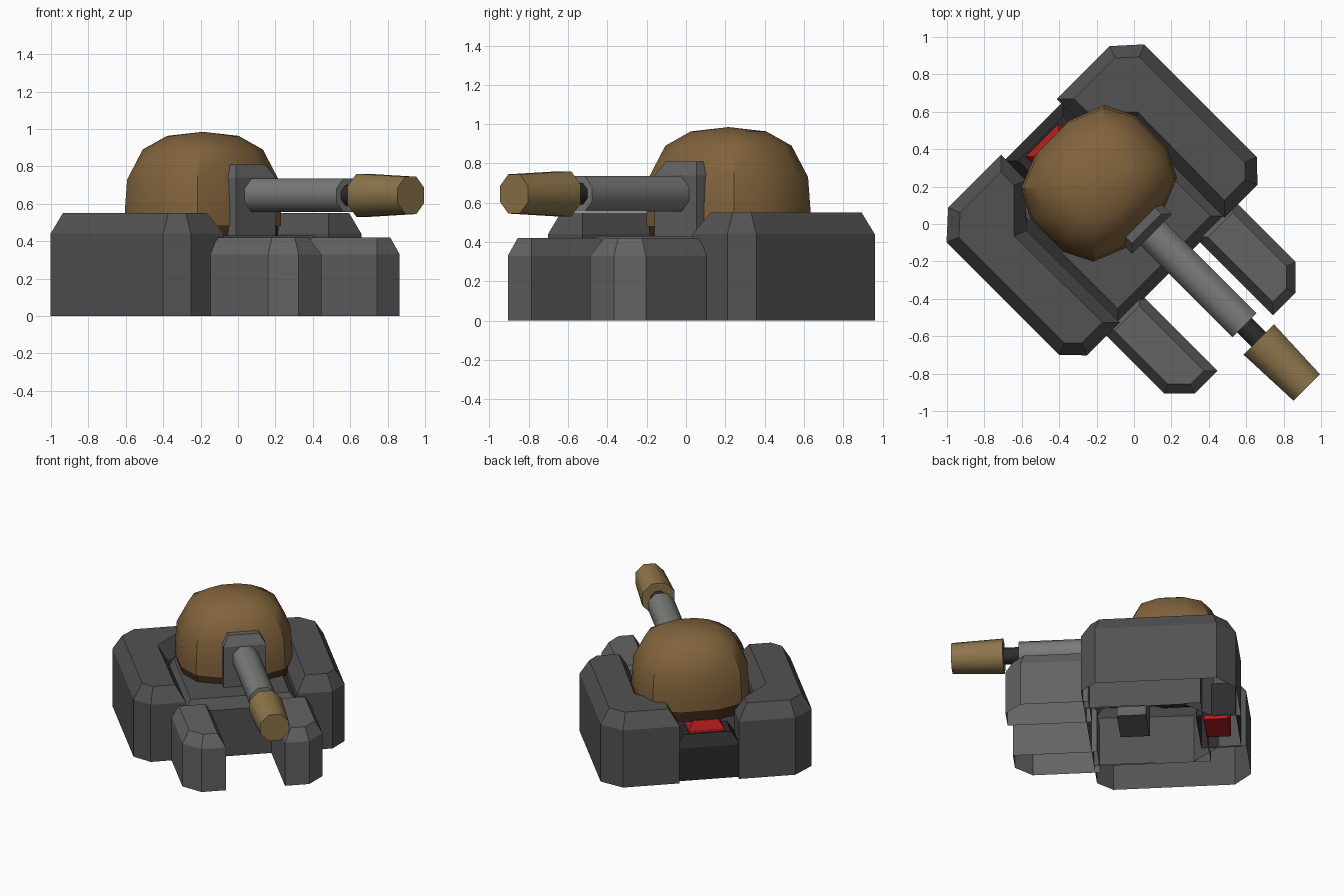
import bpy, bmesh, math
from mathutils import Matrix

if "Cube" in bpy.data.objects:
    bpy.data.objects.remove(bpy.data.objects["Cube"])

# Local frame: u = forward (barrel direction), v = sideways; everything turned -45 deg about z
TURN = Matrix.Rotation(math.radians(-45), 4, 'Z')
HULL_V, GUN_V, GUN_Z = -0.03, 0.035, 0.645


def material(name, r, g, b):
    m = bpy.data.materials.new(name)
    m.diffuse_color = (r, g, b, 1)
    m.use_nodes = True
    m.node_tree.nodes["Principled BSDF"].inputs["Base Color"].default_value = m.diffuse_color
    return m


DARK_GREY = material("dark_grey", 0.085, 0.085, 0.085)
MID_GREY = material("mid_grey", 0.125, 0.125, 0.125)
STEEL = material("steel", 0.19, 0.2, 0.19)
BLACK = material("black", 0.025, 0.025, 0.025)
BROWN = material("brown", 0.22, 0.125, 0.045)
TAN = material("tan", 0.27, 0.18, 0.07)
DARK_BROWN = material("dark_brown", 0.05, 0.024, 0.01)
RED = material("red", 0.45, 0.012, 0.012)


def finish(name, bm, mat, smooth=None):
    bmesh.ops.recalc_face_normals(bm, faces=bm.faces[:])
    bm.transform(TURN)
    me = bpy.data.meshes.new(name)
    bm.to_mesh(me)
    bm.free()
    me.materials.append(mat)
    ob = bpy.data.objects.new(name, me)
    bpy.context.collection.objects.link(ob)
    if smooth:
        bpy.context.view_layer.objects.active = ob
        ob.select_set(True)
        bpy.ops.object.shade_smooth_by_angle(angle=math.radians(smooth))
        ob.select_set(False)
    return ob


def loft(bm, rings, cap_first=True, cap_last=True):
    loops = [[bm.verts.new(p) for p in ring] for ring in rings]
    for a, b in zip(loops, loops[1:]):
        for i in range(len(a)):
            j = (i + 1) % len(a)
            bm.faces.new((a[i], a[j], b[j], b[i]))
    if cap_first:
        bm.faces.new(loops[0][::-1])
    return bm.faces.new(loops[-1]) if cap_last else None


def armour(name, outline, z0, z1, z2, inset, mat, closed=False):
    """Upright prism with a sloped rim around its top; open below unless closed."""
    bm = bmesh.new()
    top = loft(bm, [[(u, v, z) for u, v in outline] for z in (z0, z1)], closed)
    # Find the normals first so the rim slopes inward
    bmesh.ops.recalc_face_normals(bm, faces=bm.faces[:])
    bmesh.ops.inset_region(bm, faces=[top], thickness=inset, use_even_offset=True)
    for vert in top.verts:
        vert.co.z = z2
    finish(name, bm, mat)


def rect(u0, u1, half, centre):
    return [(u0, centre - half), (u1, centre - half), (u1, centre + half), (u0, centre + half)]


# Side pods and front prongs, mirrored across the hull
POD = [(-.765, .61), (-.64, .748), (.212, .748), (.318, .645),
       (.318, .395), (-.382, .402), (-.573, .214), (-.765, .21)]
PRONG = [(.28, .21), (.87, .21), (.87, .382), (.755, .497), (.28, .497)]
for side, s in (("left", -1), ("right", 1)):
    for part, shape, z1, z2, inset, mat in (("pod", POD, .44, .55, .065, DARK_GREY),
                                            ("prong", PRONG, .33, .42, .05, MID_GREY)):
        armour(f"{side}_{part}", [(u, HULL_V + s * v) for u, v in shape], 0, z1, z2, inset, mat)

# Central hull, rear block, tail lamp and gun mount
armour("hull", rect(-.5, .318, .41, HULL_V), 0, .36, .43, .06, DARK_GREY)
armour("rear_block", rect(-.73, -.45, .225, HULL_V), 0, .25, .33, .055, BLACK)
armour("tail_lamp", rect(-.665, -.5, .125, HULL_V), .03, .35, .41, .035, RED, True)
armour("gun_mount", rect(-.1, .105, .15, .03), .04, .74, .81, .04, MID_GREY, True)

# Turret dome: twelve-sided rounded box, rings shrinking to a flat-topped cap
QUARTER = [(.35, .13), (.275, .315), (.12, .395)]
OUTLINE = (QUARTER + [(-u, v) for u, v in QUARTER[::-1]]
           + [(-u, -v) for u, v in QUARTER] + [(u, -v) for u, v in QUARTER[::-1]])


def dome_ring(k, z):
    return [(-.286 + u * k, .02 + v * k, z) for u, v in OUTLINE]


bm = bmesh.new()
loft(bm, [dome_ring(k, z) for k, z in
          ((1, .48), (1, .56), (.97, .73), (.77, .89), (.46, .963))], True, False)
rim = [e for e in bm.edges if e.is_boundary]
tip = bm.verts.new((-.286, .02, .985))
for e in rim:
    bm.faces.new((e.verts[0], e.verts[1], tip))
finish("turret_dome", bm, BROWN, 35)

bm = bmesh.new()
loft(bm, [dome_ring(.96, .4), dome_ring(.97, .485)])
finish("turret_ring", bm, DARK_BROWN)


# Gun parts: eight-sided tubes along u
def tube(name, stations, mat):
    bm = bmesh.new()
    k = 1 / math.cos(math.pi / 8)
    angles = [(i + .5) * math.pi / 4 for i in range(8)]
    loft(bm, [[(u, GUN_V + r * k * math.cos(a), GUN_Z + r * k * math.sin(a)) for a in angles]
              for u, r in stations])
    finish(name, bm, mat, 50)


tube("gun_barrel", [(.05, .09), (.8, .09)], STEEL)
tube("gun_neck", [(.78, .055), (.93, .055)], BLACK)
tube("gun_muzzle", [(.908, .115), (1.272, .1)], TAN)
